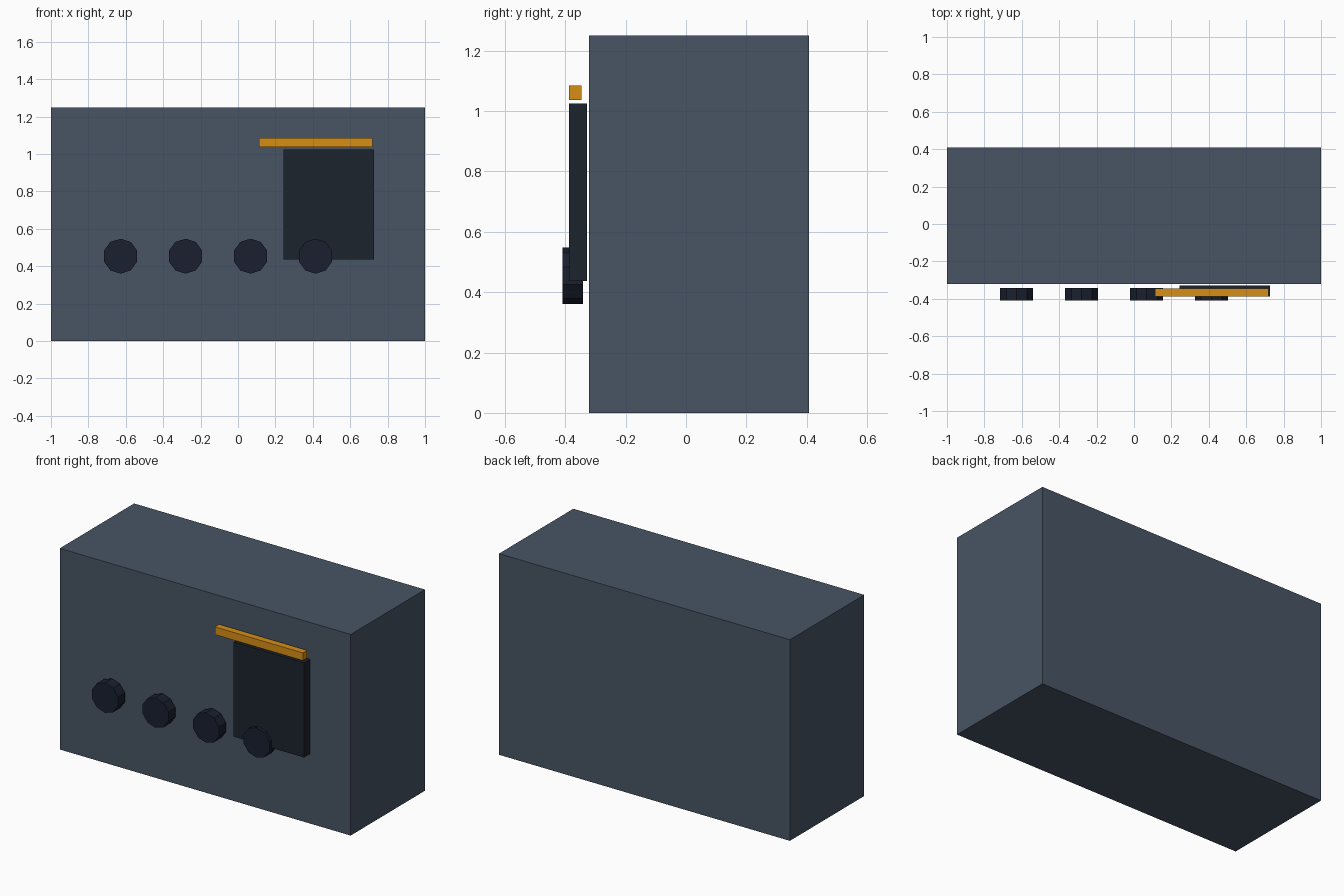
import bpy
from math import pi

if "Cube" in bpy.data.objects:
    bpy.data.objects.remove(bpy.data.objects["Cube"])


def material(name, rgb):
    m = bpy.data.materials.new(name)
    m.diffuse_color = (*rgb, 1)
    m.use_nodes = True
    m.node_tree.nodes["Principled BSDF"].inputs["Base Color"].default_value = m.diffuse_color
    return m


def finish(name, mat):
    ob = bpy.context.object
    ob.name = name
    ob.data.materials.append(mat)
    bpy.ops.object.transform_apply(location=False, rotation=True, scale=True)
    return ob


def box(name, x, y, z, mat):
    """Box from (min, max) ranges on each axis."""
    bpy.ops.mesh.primitive_cube_add(size=1, location=[sum(r) / 2 for r in (x, y, z)])
    bpy.context.object.scale = [r[1] - r[0] for r in (x, y, z)]
    return finish(name, mat)


slate = material("slate", (0.065, 0.09, 0.13))
dark = material("dark_panel", (0.012, 0.017, 0.027))
black = material("dark_knob", (0.010, 0.014, 0.028))
amber = material("amber", (0.67, 0.275, 0.008))

# Cabinet
box("cabinet", (-1, 1), (-0.322, 0.408), (0, 1.25), slate)

# Dark front panel with the amber bar above it
box("front_panel", (0.242, 0.726), (-0.388, -0.328), (0.437, 1.025), dark)
box("amber_bar", (0.112, 0.718), (-0.388, -0.346), (1.037, 1.085), amber)

# Row of ten-sided knobs
for i in range(4):
    bpy.ops.mesh.primitive_cylinder_add(
        vertices=10, radius=0.0935, depth=0.068,
        location=(-0.628 + 0.3475 * i, -0.375, 0.454), rotation=(pi / 2, 0, 0))
    finish(f"knob_{i + 1}", black)
